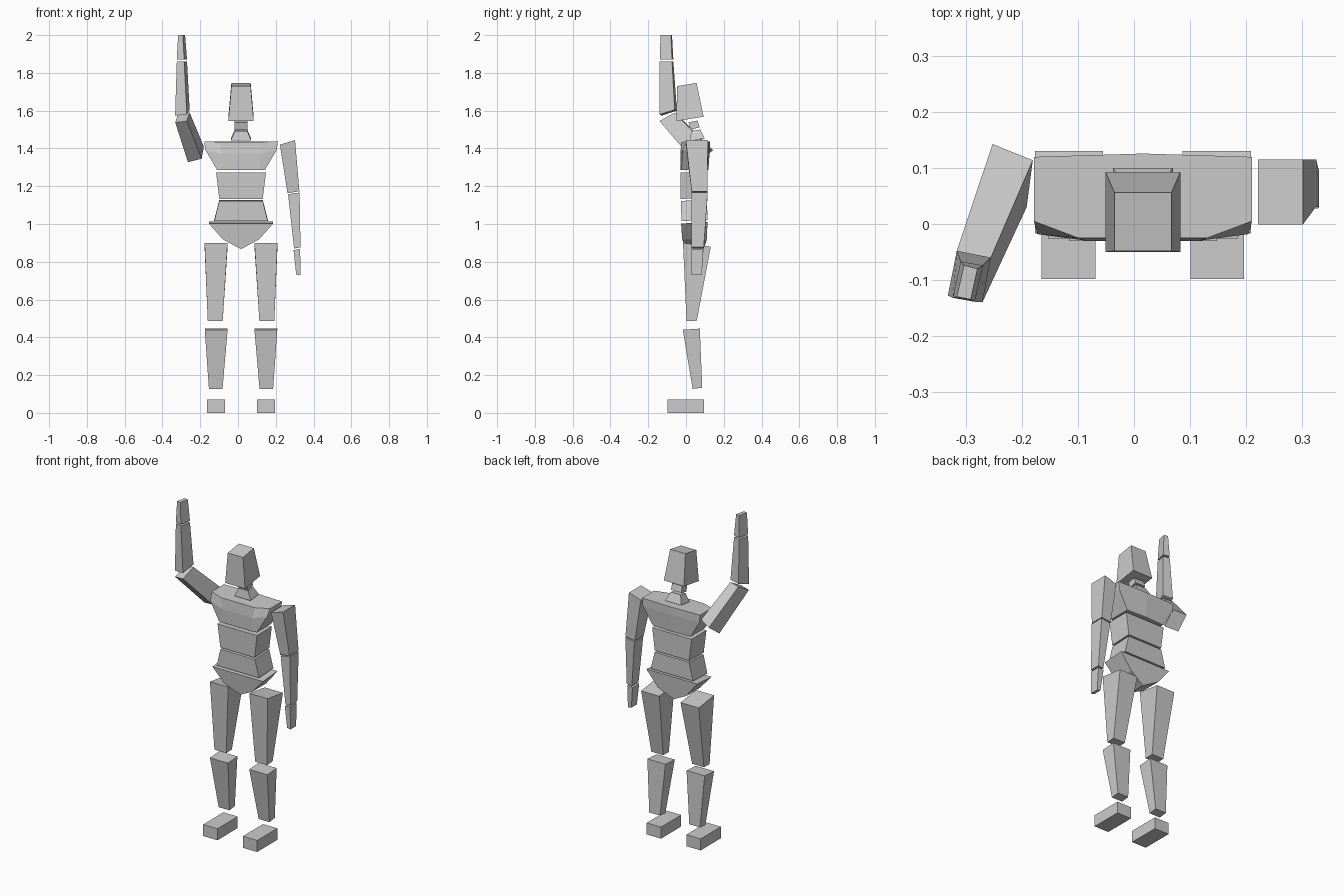
import bpy, bmesh

C = 0.016  # body centre line


def loft(name, rings):
    """Closed flat-faced solid through rings of equal point count."""
    bm = bmesh.new()
    vs = [[bm.verts.new(p) for p in r] for r in rings]
    n = len(vs[0])
    for a, b in zip(vs, vs[1:]):
        for i in range(n):
            j = (i + 1) % n
            bm.faces.new((a[i], a[j], b[j], b[i]))
    bm.faces.new(vs[0][::-1])
    bm.faces.new(vs[-1])
    bmesh.ops.recalc_face_normals(bm, faces=bm.faces)
    me = bpy.data.meshes.new(name)
    bm.to_mesh(me)
    bm.free()
    ob = bpy.data.objects.new(name, me)
    bpy.context.collection.objects.link(ob)
    return ob


def rect(x0, x1, y0, y1, zf, zb=None, tilt=0):
    """Rectangle ring; zf/zb are front/back heights, tilt raises the x1 side."""
    zb = zf if zb is None else zb
    return [(x0, y0, zf), (x1, y0, zf + tilt), (x1, y1, zb + tilt), (x0, y1, zb)]


def mid(h, y0, y1, zf, zb=None):
    return rect(C - h, C + h, y0, y1, zf, zb)


# Legs and feet
for side, s in (("left", 1), ("right", -1)):
    def leg(a, b, *r):
        return rect(*sorted((C + s * a, C + s * b)), *r)
    loft(side + "_foot", [leg(.085, .181, -.098, .095, 0), leg(.085, .181, -.098, .095, .07)])
    loft(side + "_shin", [leg(.098, .17, .035, .086, .127, .133), leg(.071, .192, -.017, .073, .44, .446)])
    loft(side + "_thigh", [leg(.097, .176, .003, .057, .486, .488), leg(.071, .193, -.016, .131, .9, .88)])

# Pelvis wedge
loft("pelvis", [
    [(C - .17, -.026, 1.002), (C - .095, -.02, .918), (C, .0, .867), (C + .095, -.02, .918), (C + .17, -.026, 1.002)],
    [(C - .17, .114, 1.012), (C - .095, .11, .918), (C, .095, .867), (C + .095, .11, .918), (C + .17, .114, 1.012)]])

# Waist and ribs
loft("waist", [mid(.142, -.024, .113, 1.015, 1.022), mid(.115, -.027, .112, 1.122, 1.128)])
loft("ribs", [mid(.115, -.028, .112, 1.133, 1.138), mid(.132, -.03, .112, 1.272)])


# Chest
def chest_ring(h, k, ys, yf, yb, z, zf):
    return [(C - h, ys, z), (C - k, yf, zf), (C + k, yf, zf), (C + h, ys, z),
            (C + h, yb, z), (C, yb + .006, z), (C - h, yb, z)]


loft("chest", [chest_ring(.127, .1, -.024, -.028, .113, 1.287, 1.287),
               chest_ring(.189, .1, -.018, -.03, .12, 1.392, 1.37),
               chest_ring(.195, .115, .005, -.025, .12, 1.438, 1.434)])

# Neck and head
loft("neck_base", [mid(.054, .02, .1, 1.443, 1.452), mid(.033, .028, .076, 1.492, 1.5)])
loft("neck", [mid(.034, .024, .072, 1.5, 1.512), mid(.034, .013, .061, 1.538, 1.548)])
loft("head", [mid(.067, -.05, .093, 1.545, 1.568), mid(.051, -.048, .056, 1.73, 1.747)])

# Hanging arm
loft("left_upper_arm", [rect(.262, .325, .03, .115, 1.163, tilt=.01),
                        rect(.222, .302, -.001, .115, 1.42, tilt=.024)])
loft("left_forearm", [rect(.297, .331, .03, .094, .87, tilt=.007),
                      rect(.265, .326, .03, .115, 1.157, tilt=.01)])
loft("left_hand", [rect(.308, .331, .03, .083, .733, tilt=-.004),
                   rect(.294, .329, .028, .092, .861, tilt=.007)])

# Raised arm
loft("right_upper_arm", [
    [(-.265, .059, 1.327), (-.192, .03, 1.346), (-.181, .114, 1.41), (-.253, .143, 1.39)],
    [(-.332, -.128, 1.537), (-.271, -.14, 1.545), (-.256, -.06, 1.59), (-.317, -.048, 1.582)]])
wrist = [(-.324, -.132), (-.285, -.139), (-.27, -.074), (-.31, -.067)]
loft("right_forearm", [
    [(-.333, -.128, 1.574), (-.271, -.14, 1.58), (-.256, -.06, 1.605), (-.317, -.048, 1.6)],
    [(x, y, 1.861) for x, y in wrist]])
loft("right_hand", [
    [(x, y, 1.871) for x, y in wrist],
    [(-.317, -.13, 2), (-.292, -.135, 2), (-.28, -.08, 2), (-.304, -.074, 2)]])
